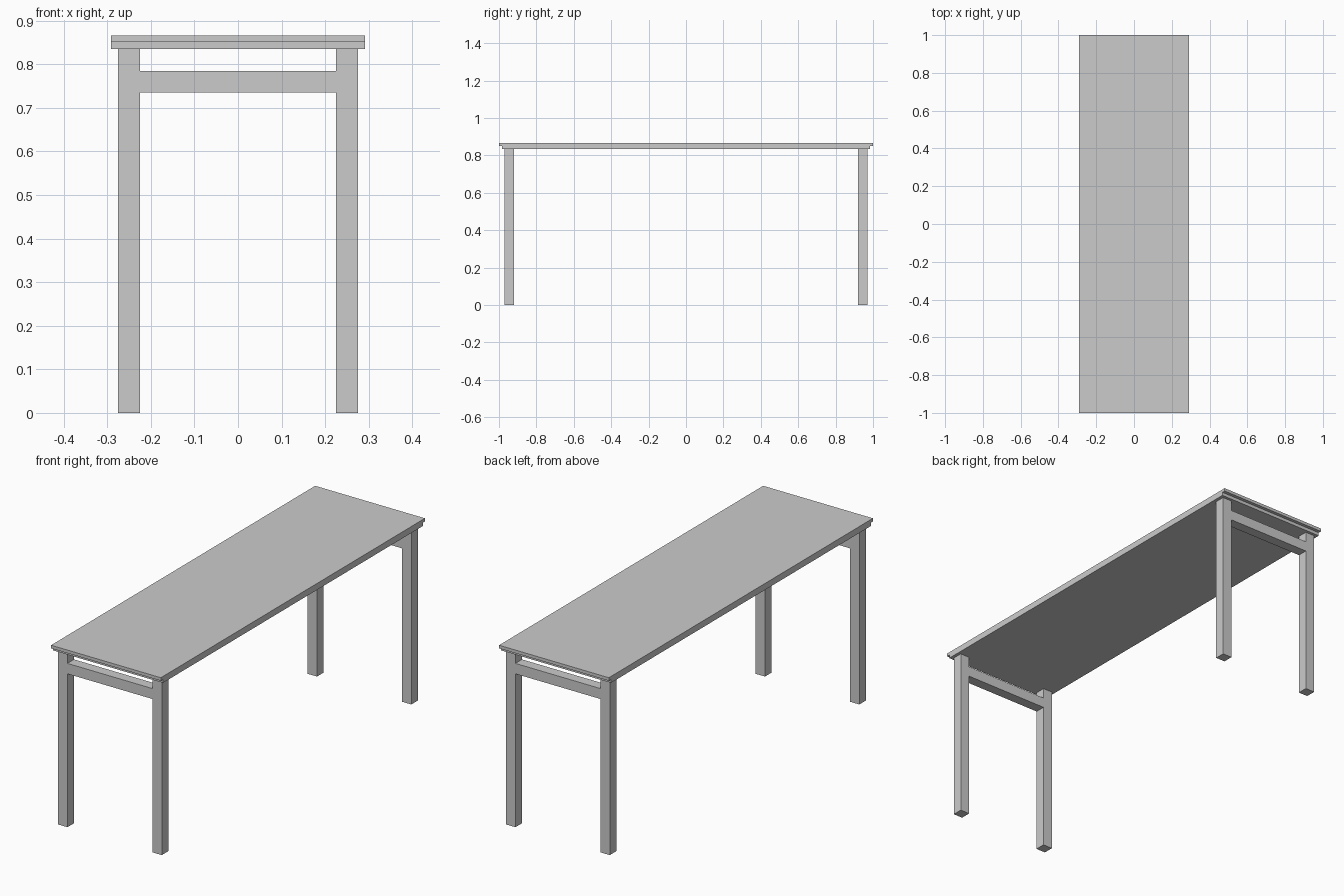
import bpy, bmesh
from mathutils import Vector

if "Cube" in bpy.data.objects:
    bpy.data.objects.remove(bpy.data.objects["Cube"])


def extrude_profile(name, points, direction):
    """Solid made by sweeping a closed planar outline along a vector."""
    bm = bmesh.new()
    face = bm.faces.new([bm.verts.new(p) for p in points])
    swept = bmesh.ops.extrude_face_region(bm, geom=[face])["geom"]
    verts = [g for g in swept if isinstance(g, bmesh.types.BMVert)]
    bmesh.ops.translate(bm, verts=verts, vec=Vector(direction))
    bmesh.ops.recalc_face_normals(bm, faces=bm.faces)
    mesh = bpy.data.meshes.new(name)
    bm.to_mesh(mesh)
    bm.free()
    obj = bpy.data.objects.new(name, mesh)
    bpy.context.collection.objects.link(obj)
    return obj


TOP, STEP, UNDER = 0.866, 0.851, 0.835
HALF_W = 0.291

# Tabletop: stepped in at both short ends, flush along the long sides
half = [(1.0, TOP), (1.0, STEP), (0.984, STEP), (0.984, UNDER)]
outline = half + [(-y, z) for y, z in reversed(half)]
extrude_profile("tabletop", [(-HALF_W, y, z) for y, z in outline],
                (2 * HALF_W, 0, 0))

# End frames: two square legs and a flush cross rail
LEG_IN, LEG_OUT, LEG = 0.225, 0.275, 0.05
RAIL_LOW, RAIL_HIGH = 0.735, 0.785
side = [(LEG_IN, RAIL_LOW), (LEG_IN, 0), (LEG_OUT, 0),
        (LEG_OUT, UNDER), (LEG_IN, UNDER), (LEG_IN, RAIL_HIGH)]
frame = side + [(-x, z) for x, z in reversed(side)]
for name, y in (("front_leg_frame", -0.97), ("back_leg_frame", 0.92)):
    extrude_profile(name, [(x, y, z) for x, z in frame], (0, LEG, 0))
